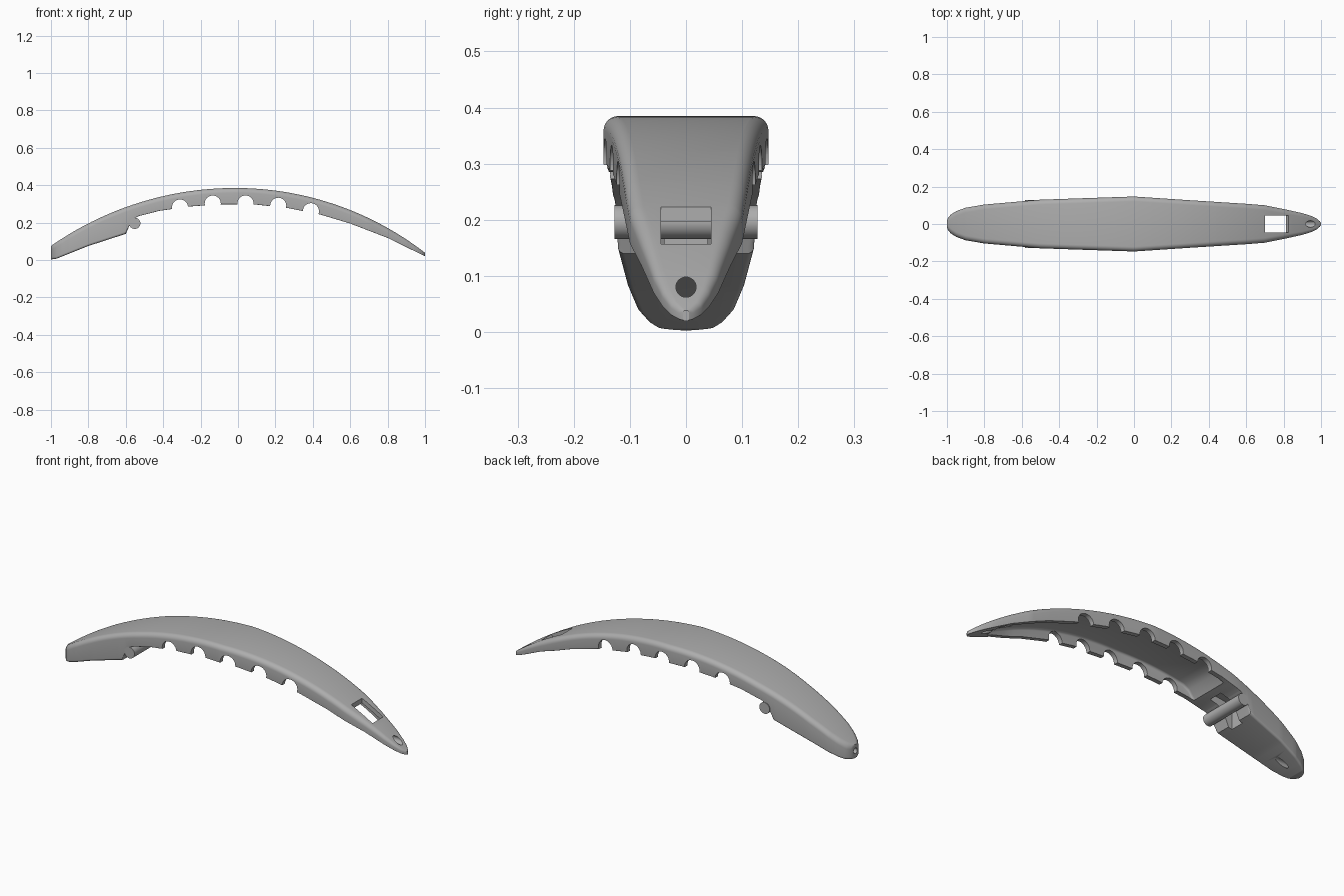
import bpy, bmesh, math
from mathutils import Vector

if "Cube" in bpy.data.objects:
    bpy.data.objects.remove(bpy.data.objects["Cube"])

grey = bpy.data.materials.new("satin grey")
grey.use_nodes = True
COLOUR = (0.42, 0.42, 0.42, 1)
grey.diffuse_color = COLOUR
next(n for n in grey.node_tree.nodes
     if n.type == 'BSDF_PRINCIPLED').inputs["Base Color"].default_value = COLOUR

# Plan half width along x, and underside height along x
WIDTH = [(-1, .015), (-.995, .032), (-.98, .05), (-.95, .069), (-.9, .087), (-.8, .104),
         (-.5, .13), (0, .147), (.3, .127), (.6, .108), (.7, .1), (.8, .08), (.9, .058),
         (.95, .042), (.98, .027), (.995, .013), (1, .005)]
UNDER = [(-1, .003), (-.97, .007), (-.8, .075), (-.6, .14), (-.58, .185), (-.565, .217),
         (-.53, .235), (-.42, .263), (-.26, .286), (-.09, .298), (.09, .297), (.27, .277),
         (.44, .243), (.6, .195), (.8, .118), (1, .02)]


def linear(table, x):
    for (x0, v0), (x1, v1) in zip(table, table[1:]):
        if x <= x1:
            return v0 + (v1 - v0) * (x - x0) / (x1 - x0)
    return table[-1][1]


def crown(x):
    """Height of the arched top."""
    radius = 1.72 if x < -.015 else 1.66
    return .385 - radius + math.sqrt(radius ** 2 - (x + .015) ** 2)


def section(w, low, high, r_top, r_low, steps=6):
    """Closed y-z outline with rounded top and bottom corners."""
    half = []
    for i in range(steps + 1):
        a = math.pi / 2 * i / steps
        half.append((w - r_low + r_low * math.sin(a), low + r_low - r_low * math.cos(a)))
    for i in range(steps + 1):
        a = math.pi / 2 * i / steps
        half.append((w - r_top + r_top * math.cos(a), high - r_top + r_top * math.sin(a)))
    return half + [(-y, z) for y, z in reversed(half)]


def add_object(name, bm):
    bmesh.ops.recalc_face_normals(bm, faces=bm.faces)
    mesh = bpy.data.meshes.new(name)
    bm.to_mesh(mesh)
    bm.free()
    mesh.materials.append(grey)
    ob = bpy.data.objects.new(name, mesh)
    bpy.context.collection.objects.link(ob)
    return ob


def loft(name, stations, outline):
    bm = bmesh.new()
    rings = [[bm.verts.new((x, y, z)) for y, z in outline(x)] for x in stations]
    for a, b in zip(rings, rings[1:]):
        for i in range(len(a)):
            j = (i + 1) % len(a)
            bm.faces.new((a[i], a[j], b[j], b[i]))
    bm.faces.new(rings[0])
    bm.faces.new(rings[-1])
    return add_object(name, bm)


def rod(name, centre, axis, radius, length, sides=32):
    bm = bmesh.new()
    bmesh.ops.create_cone(bm, cap_ends=True, segments=sides, radius1=radius,
                          radius2=radius, depth=length)
    turn = Vector(axis).to_track_quat('Z', 'Y').to_matrix()
    bmesh.ops.rotate(bm, matrix=turn, verts=bm.verts)
    bmesh.ops.translate(bm, vec=centre, verts=bm.verts)
    return add_object(name, bm)


def prism(name, profile, half_width):
    """Extrude an x-z profile across y."""
    bm = bmesh.new()
    face = bm.faces.new([bm.verts.new((x, -half_width, z)) for x, z in profile])
    new = bmesh.ops.extrude_face_region(bm, geom=[face])["geom"]
    bmesh.ops.translate(bm, vec=(0, 2 * half_width, 0),
                        verts=[v for v in new if isinstance(v, bmesh.types.BMVert)])
    return add_object(name, bm)


def body_outline(x):
    w, low, high = linear(WIDTH, x), linear(UNDER, x), crown(x)
    r_top = min(.026, w * .7, (high - low) * .45)
    r_low = min(.012 if x < -.59 else .002, w * .5)
    return section(w, low, high, r_top, r_low)


def cavity_outline(x):
    w = max(linear(WIDTH, x) - .024, .01)
    low = linear(UNDER, x)
    # The ceiling slopes down to the rim at the closed end
    ceiling = min(crown(x) - .026, low + (x + .45) * 1.1)
    return section(w, low - .1, ceiling, .012, .002, 4)


# Arched body
stations = sorted({round(-1 + i / 32, 4) for i in range(65)}
                  | {x for x, _ in WIDTH} | {x for x, _ in UNDER})
body = loft("arched_body", stations, body_outline)

# Hollow underside, five notches per side, window, cord holes and pin pocket
cutters = [loft("cavity_cutter", [-.45 + i * .0325 for i in range(41)], cavity_outline)]
for i, z in enumerate((.281, .302, .302, .290, .261)):
    cutters.append(rod("notch_cutter", (-.31 + i * .175, 0, z), (0, 1, 0), .043, .5))
cutters += [
    prism("window_cutter", [(.7, -.1), (.79, -.1), (.79, .1), (.825, .155),
                            (.825, .4), (.7, .4)], .045),
    rod("tip_hole_cutter", (.95, 0, .08), (1, 0, 0), .018, .3),
    rod("blunt_end_hole_cutter", (-.95, 0, .04), (1, 0, 0), .015, .3),
    prism("pocket_cutter", [(-.62, .1), (-.49, .1), (-.49, .25), (-.52, .275),
                            (-.59, .265), (-.62, .22)], .038),
]
bpy.context.view_layer.objects.active = body
for cutter in cutters:
    cutter.hide_render = True
    mod = body.modifiers.new("cut", 'BOOLEAN')
    mod.operation = 'DIFFERENCE'
    mod.solver = 'EXACT'
    mod.object = cutter
    bpy.ops.object.modifier_apply(modifier=mod.name)
    bpy.data.objects.remove(cutter)

# Cross pin under the solid end
pin = rod("cross_pin", (-.552, 0, .196), (0, 1, 0), .03, .254)

for ob in (body, pin):
    bpy.ops.object.select_all(action='DESELECT')
    ob.select_set(True)
    bpy.context.view_layer.objects.active = ob
    bpy.ops.object.shade_smooth_by_angle(angle=math.radians(32))
